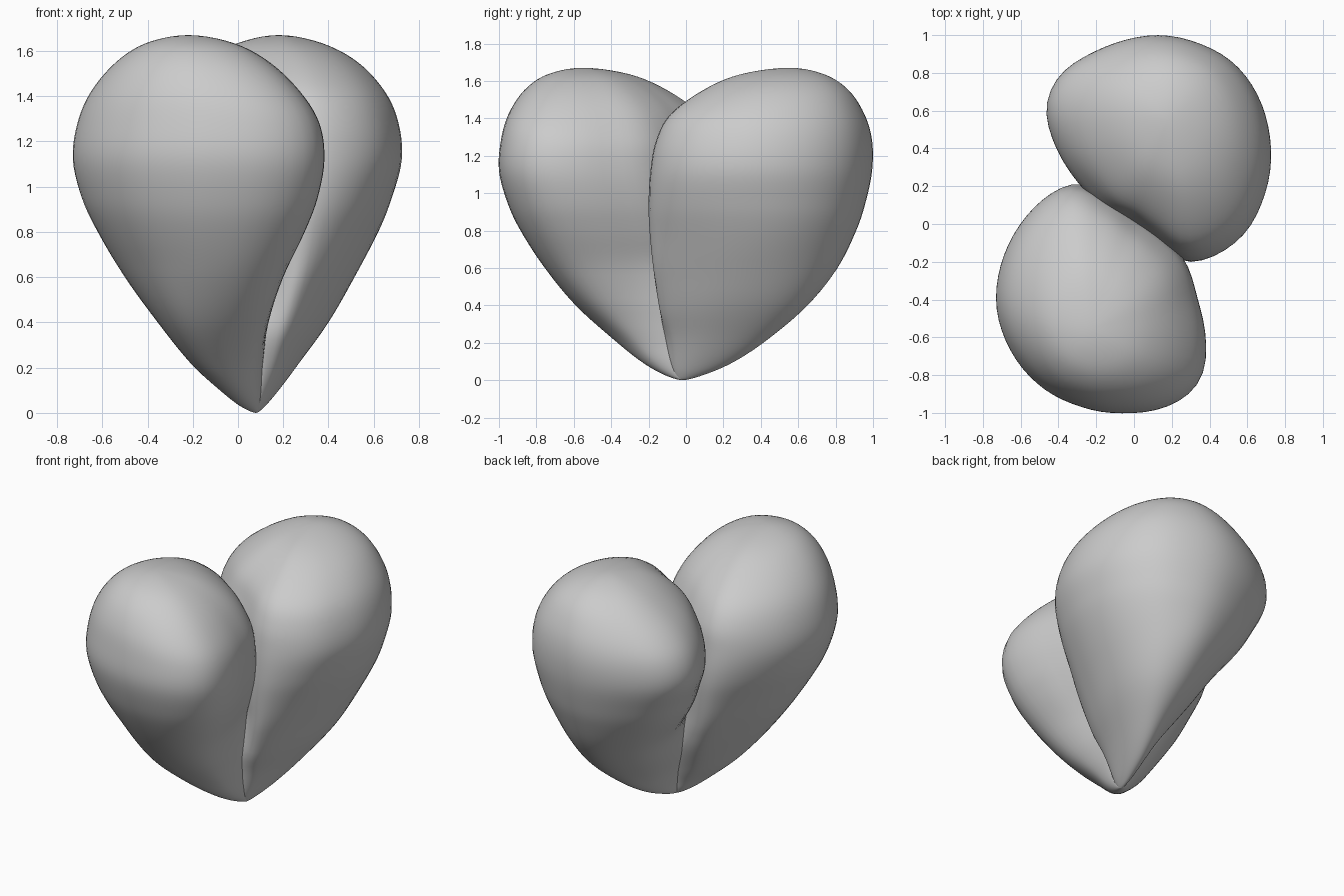
import bpy, bmesh, math

if "Cube" in bpy.data.objects:
    bpy.data.objects.remove(bpy.data.objects["Cube"])

SIDES, SUB = 64, 5
Z = [0, .03, .1, .22, .4, .6, .8, .95, 1.12, 1.28, 1.42, 1.55, 1.635, 1.67]

# Extents (x min, x max, y min, y max) of each lobe at the heights above
FRONT = [(.08, .08, -.02, -.02), (.01, .095, -.12, 0), (-.08, .103, -.24, .02),
         (-.21, .11, -.39, .06), (-.355, .135, -.59, .12), (-.5, .2, -.755, .17),
         (-.62, .295, -.885, .2), (-.69, .352, -.955, .21), (-.73, .382, -1, .2),
         (-.71, .36, -.99, .17), (-.65, .275, -.95, .08), (-.54, .14, -.865, -.1),
         (-.405, -.02, -.74, -.3), (-.22, -.22, -.55, -.55)]
BACK = [(.08, .08, -.02, -.02), (.065, .12, -.06, .1), (.05, .18, -.085, .26),
        (.01, .27, -.11, .44), (-.07, .4, -.145, .65), (-.17, .515, -.175, .81),
        (-.31, .62, -.195, .91), (-.39, .68, -.2, .96), (-.46, .724, -.19, .995),
        (-.44, .71, -.16, .995), (-.34, .65, -.085, .955), (-.17, .53, .09, .87),
        (.0, .37, .29, .74), (.18, .18, .55, .55)]

# Widest horizontal cross-section of each lobe
FRONT_SEC = [(.27, -.2), (.33, -.4), (.38, -.65), (.37, -.8), (.3, -.89), (.2, -.95),
             (-.05, -.99), (-.3, -.95), (-.52, -.83), (-.66, -.65), (-.73, -.43),
             (-.7, -.2), (-.6, 0), (-.42, .17), (-.3, .21), (-.2, .15), (0, .02), (.15, -.08)]
BACK_SEC = [(.27, -.2), (.4, -.18), (.5, -.13), (.61, -.03), (.68, .12), (.725, .4),
            (.7, .56), (.63, .73), (.51, .87), (.36, .95), (.13, 1), (-.05, .97),
            (-.22, .9), (-.38, .8), (-.45, .68), (-.46, .58), (-.42, .45), (-.33, .28),
            (-.25, .18), (0, .01), (.15, -.09)]


def catmull(a, b, c, d, t):
    return [.5 * (2*q + (r-p)*t + (2*p-5*q+4*r-s)*t*t + (3*q-p-3*r+s)*t**3)
            for p, q, r, s in zip(a, b, c, d)]


def smoothstep(a, b, v):
    t = max(0, min(1, (v - a) / (b - a)))
    return t * t * (3 - 2 * t)


def polar_section(pts):
    """Radius of a normalised outline at evenly spaced angles."""
    xs, ys = zip(*pts)
    cx, rx = (max(xs) + min(xs)) / 2, (max(xs) - min(xs)) / 2
    cy, ry = (max(ys) + min(ys)) / 2, (max(ys) - min(ys)) / 2
    pol = sorted((math.atan2((y-cy)/ry, (x-cx)/rx) % math.tau,
                  math.hypot((x-cx)/rx, (y-cy)/ry)) for x, y in pts)
    pol = ([(a - math.tau, r) for a, r in pol[-2:]] + pol
           + [(a + math.tau, r) for a, r in pol[:2]])
    out = []
    for i in range(SIDES):
        a = math.tau * i / SIDES
        k = next(k for k in range(1, len(pol)) if pol[k][0] > a)
        (a0, r0), (a1, r1) = pol[k-1], pol[k]
        out.append(r0 + (r1 - r0) * (a - a0) / (a1 - a0))
    for _ in range(2):
        out = [(out[i-1] + 2*out[i] + out[(i+1) % SIDES]) / 4 for i in range(SIDES)]
    return out


def ring_shape(sec, z, flat):
    """Soft diagonal keel low down, flattened flank, measured section, rounder on top."""
    low, top = 1 - smoothstep(0, .7, z), .45 * smoothstep(1.3, 1.67, z)
    cut = .22 * (1 - smoothstep(.5, 1.2, z))
    c = .4
    pts = []
    for i, r in enumerate(sec):
        a = math.tau * i / SIDES
        keel = math.sqrt(1 - c*c) / math.sqrt(1 - c * math.sin(2*a))
        r *= 1 - cut * max(0, math.cos(a - flat)) ** 3
        r = r + (keel - r) * low
        r = r + (1 - r) * top
        pts.append((r * math.cos(a), r * math.sin(a)))
    lo = [min(p[k] for p in pts) for k in (0, 1)]
    hi = [max(p[k] for p in pts) for k in (0, 1)]
    return [[(p[k] - lo[k]) / (hi[k] - lo[k]) for k in (0, 1)] for p in pts]


def lobe(name, extents, outline, flat):
    rows = [(z, *e) for z, e in zip(Z, extents)]
    flip = lambda r: (r[0], r[2], r[1], r[4], r[3])
    rows = [flip(rows[1])] + rows + [flip(rows[-2])]
    levels = [catmull(*rows[i:i+4], s / SUB)
              for i in range(len(rows) - 3) for s in range(SUB)][1:]
    sec = polar_section(outline)
    bm = bmesh.new()
    rings = [[bm.verts.new((x0 + (x1-x0)*u, y0 + (y1-y0)*v, z))
              for u, v in ring_shape(sec, z, flat)] for z, x0, x1, y0, y1 in levels]
    for lower, upper in zip(rings, rings[1:]):
        for i in range(SIDES):
            j = (i + 1) % SIDES
            bm.faces.new((lower[i], lower[j], upper[j], upper[i]))
    for row, ring, d in ((rows[1], rings[0], -1), (rows[-2], rings[-1], 1)):
        pole = bm.verts.new((row[1], row[3], row[0]))
        for i in range(SIDES):
            bm.faces.new((ring[i], ring[(i + 1) % SIDES], pole)[::d])
    bmesh.ops.recalc_face_normals(bm, faces=bm.faces)
    for f in bm.faces:
        f.smooth = True
    me = bpy.data.meshes.new(name)
    bm.to_mesh(me)
    bm.free()
    bpy.context.collection.objects.link(bpy.data.objects.new(name, me))


# The two heart halves, each flattened on its inner-outer flank
lobe("front_lobe", FRONT, FRONT_SEC, math.radians(135))
lobe("back_lobe", BACK, BACK_SEC, math.radians(-45))
